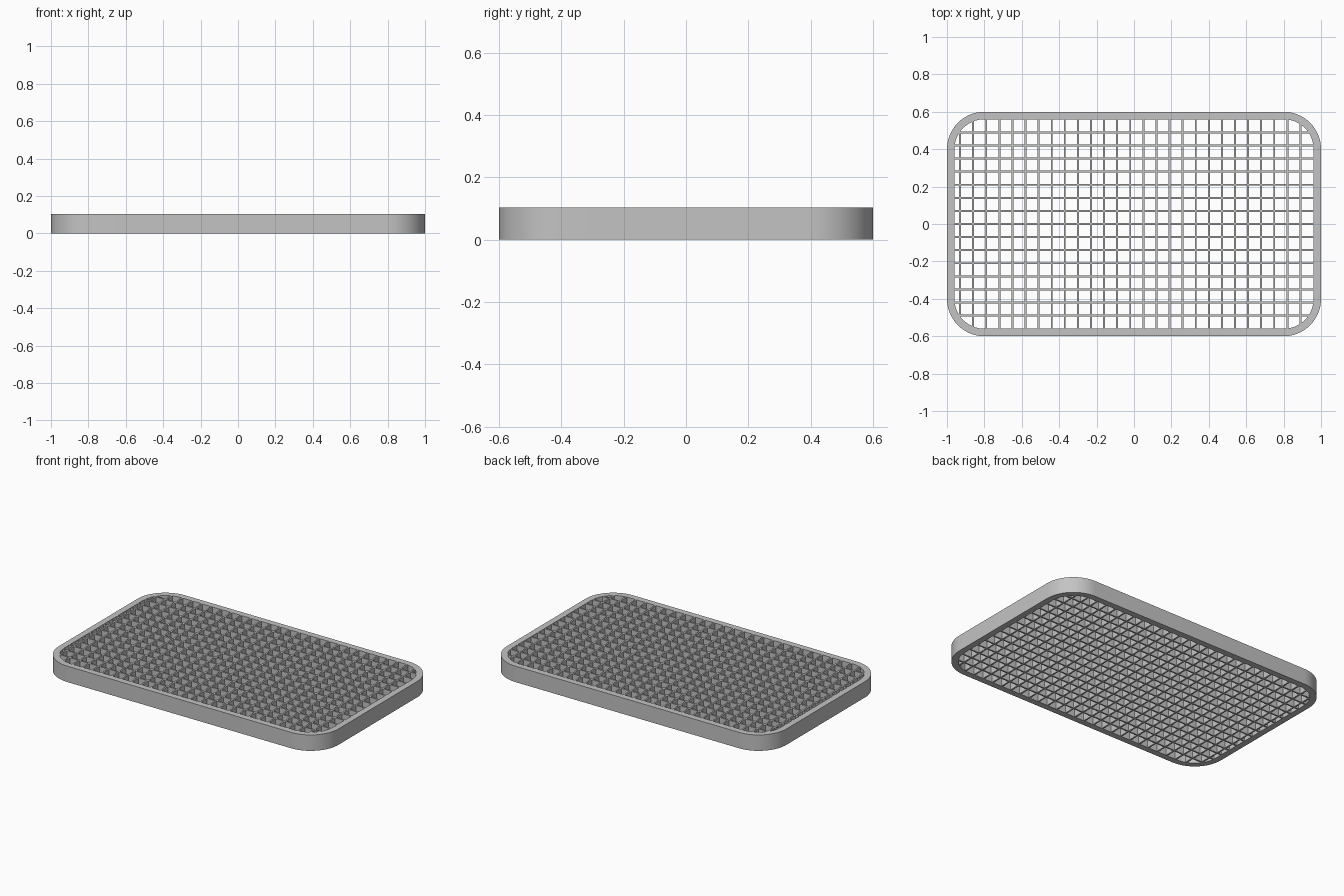
import bpy, bmesh, math

cube = bpy.data.objects.get("Cube")
if cube:
    bpy.data.objects.remove(cube, do_unlink=True)

HALF_X, HALF_Y, HEIGHT = 1.0, 0.6, 0.103
RADIUS, WALL = 0.2, 0.04
PITCH, SLAT = 0.07, 0.01

grey = bpy.data.materials.new("plain grey")
grey.use_nodes = True
colour = (0.55, 0.55, 0.55, 1)
grey.diffuse_color = colour
grey.node_tree.nodes["Principled BSDF"].inputs["Base Color"].default_value = colour


def make_object(name, bm):
    bmesh.ops.recalc_face_normals(bm, faces=bm.faces)
    mesh = bpy.data.meshes.new(name)
    bm.to_mesh(mesh)
    bm.free()
    mesh.materials.append(grey)
    obj = bpy.data.objects.new(name, mesh)
    bpy.context.collection.objects.link(obj)
    return obj


def rounded_outline(inset, steps=16):
    """Rounded rectangle, anticlockwise, moved inwards by inset."""
    r = RADIUS - inset
    points = []
    for quarter, (sx, sy) in enumerate([(1, 1), (-1, 1), (-1, -1), (1, -1)]):
        for i in range(steps + 1):
            a = (quarter + i / steps) * math.pi / 2
            points.append((sx * (HALF_X - RADIUS) + r * math.cos(a),
                           sy * (HALF_Y - RADIUS) + r * math.sin(a)))
    return points


def reach(across, half_across, half_along):
    """How far a slat runs before it is buried in the rim."""
    inset = WALL - 0.006
    r = RADIUS - inset
    past = max(0, abs(across) + SLAT / 2 - (half_across - RADIUS))
    return half_along - RADIUS + math.sqrt(max(0, r * r - past * past))


# Rim: a rounded frame swept through a rectangular section
bm = bmesh.new()
section = [(0, 0), (0, HEIGHT), (WALL, HEIGHT), (WALL, 0)]
loops = [[bm.verts.new((x, y, z)) for x, y in rounded_outline(inset)]
         for inset, z in section]
for k, loop in enumerate(loops):
    other = loops[(k + 1) % len(loops)]
    for i in range(len(loop)):
        j = (i + 1) % len(loop)
        bm.faces.new((loop[i], loop[j], other[j], other[i]))
rim = make_object("rim", bm)
bpy.ops.object.select_all(action="DESELECT")
rim.select_set(True)
bpy.context.view_layer.objects.active = rim
bpy.ops.object.shade_smooth_by_angle(angle=math.radians(30))


def add_slat(bm, x, y, size_x, size_y):
    made = bmesh.ops.create_cube(bm, size=1)["verts"]
    for v in made:
        v.co.x = x + v.co.x * size_x
        v.co.y = y + v.co.y * size_y
        v.co.z = HEIGHT / 2 + v.co.z * (HEIGHT - 0.001)


# Slats running front to back
bm = bmesh.new()
for i in range(27):
    x = -0.93 + i * PITCH
    add_slat(bm, x, 0, SLAT, 2 * reach(x, HALF_X, HALF_Y))
make_object("lengthwise_slats", bm)

# Slats running side to side
bm = bmesh.new()
for i in range(-7, 8):
    y = i * PITCH
    add_slat(bm, 0, y, 2 * reach(y, HALF_Y, HALF_X), SLAT)
make_object("crosswise_slats", bm)
